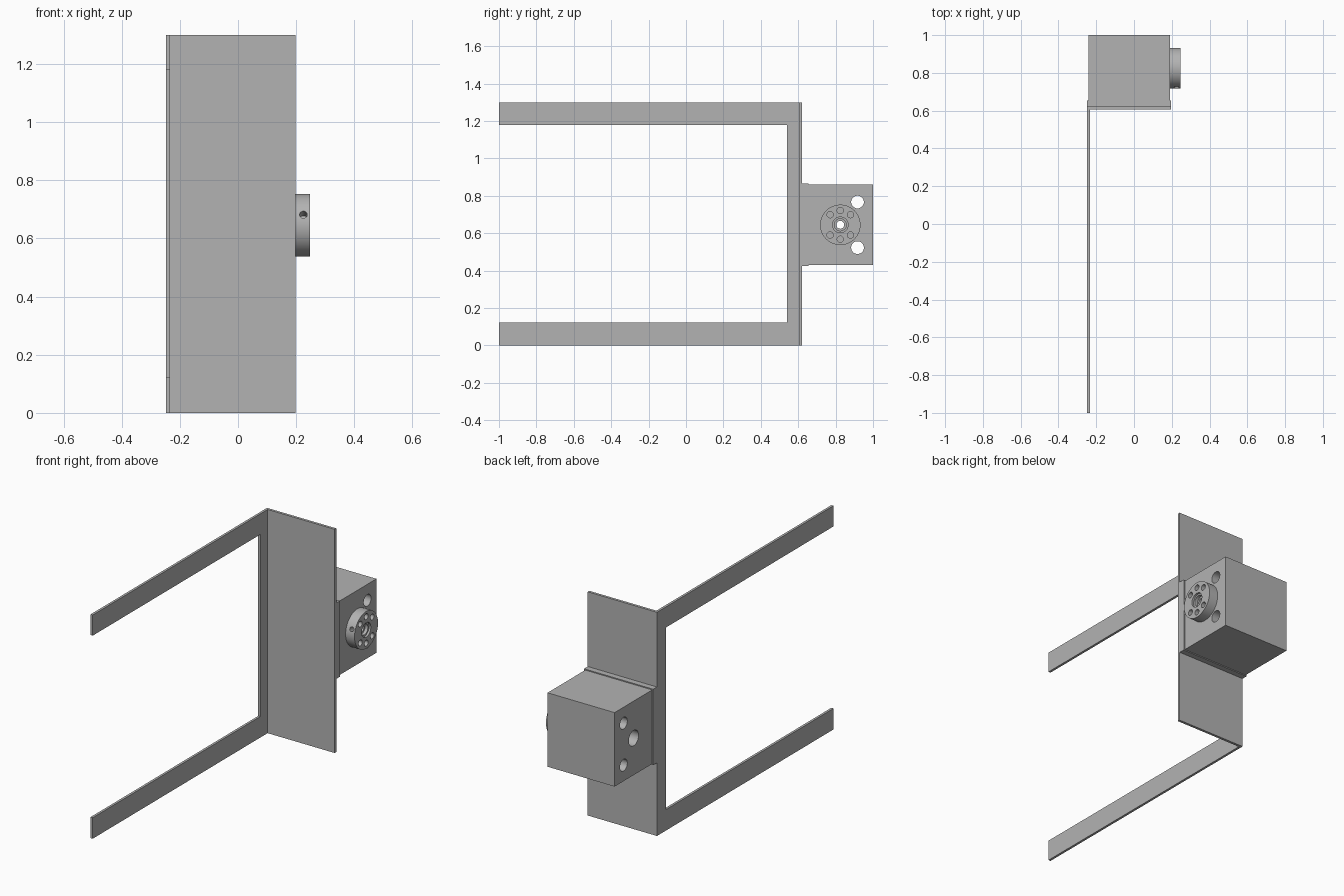
import bpy
import math
from mathutils import Vector

if "Cube" in bpy.data.objects:
    bpy.data.objects.remove(bpy.data.objects["Cube"], do_unlink=True)

grey = bpy.data.materials.new("plain_grey")
grey.use_nodes = True
COLOUR = (0.45, 0.45, 0.45, 1)
grey.diffuse_color = COLOUR
grey.node_tree.nodes["Principled BSDF"].inputs["Base Color"].default_value = COLOUR


def box(name, lo, hi):
    """Box between two opposite corners."""
    lo, hi = Vector(lo), Vector(hi)
    bpy.ops.mesh.primitive_cube_add(size=1, location=(lo + hi) / 2)
    ob = bpy.context.object
    ob.name = name
    ob.scale = hi - lo
    bpy.ops.object.transform_apply(location=False, rotation=False, scale=True)
    ob.data.materials.append(grey)
    return ob


def rod(name, start, end, radius, sides=48):
    """Cylinder between two points."""
    start, end = Vector(start), Vector(end)
    axis = end - start
    bpy.ops.mesh.primitive_cylinder_add(
        vertices=sides, radius=radius, depth=axis.length, location=(start + end) / 2,
        rotation=axis.to_track_quat("Z", "Y").to_euler())
    ob = bpy.context.object
    ob.name = name
    ob.data.materials.append(grey)
    return ob


def drill(target, start, end, radius, sides=32):
    """Cut a round hole and discard the cutter."""
    cutter = rod("cutter", start, end, radius, sides)
    cutter.hide_render = True
    bpy.context.view_layer.objects.active = target
    mod = target.modifiers.new("hole", "BOOLEAN")
    mod.operation = "DIFFERENCE"
    mod.solver = "EXACT"
    mod.object = cutter
    bpy.ops.object.modifier_apply(modifier=mod.name)
    bpy.data.objects.remove(cutter, do_unlink=True)


def smooth(ob):
    bpy.ops.object.select_all(action="DESELECT")
    ob.select_set(True)
    bpy.context.view_layer.objects.active = ob
    bpy.ops.object.shade_smooth_by_angle(angle=math.radians(30))


LEFT, RIGHT = -0.248, 0.197
INNER = LEFT + 0.014
HEIGHT = 1.3
CY, CZ = 0.825, 0.645

# C-shaped side frame, extruded from its outline
outline = [(-1, 0), (0.606, 0), (0.606, HEIGHT), (-1, HEIGHT),
           (-1, 1.18), (0.54, 1.18), (0.54, 0.122), (-1, 0.122)]
count = len(outline)
verts = [(x, y, z) for x in (LEFT, INNER) for y, z in outline]
faces = [tuple(reversed(range(count))), tuple(range(count, 2 * count))]
faces += [(i, (i + 1) % count, (i + 1) % count + count, i + count) for i in range(count)]
mesh = bpy.data.meshes.new("side_frame")
mesh.from_pydata(verts, [], faces)
mesh.materials.append(grey)
frame = bpy.data.objects.new("side_frame", mesh)
bpy.context.collection.objects.link(frame)

# Back plate and the raised collar that grips the motor housing
box("back_plate", (LEFT, 0.606, 0), (RIGHT, 0.621, HEIGHT))
collar = box("housing_collar", (LEFT, 0.621, 0.425), (RIGHT, 0.655, 0.866))

# Housing with two mounting holes and a rear bore
housing = box("housing", (-0.241, 0.64, 0.43), (0.19, 1, 0.86))
for side in (-1, 1):
    z = CZ + side * 0.122
    drill(housing, (-0.4, 0.917, z), (0.4, 0.917, z), 0.034)
drill(housing, (-0.4, CY, CZ), (0.15, CY, CZ), 0.045)
drill(housing, (0, CY, CZ), (0.4, CY, CZ), 0.021)
smooth(housing)

# Output flange with stepped bore, bolt circle and radial set screw hole
FACE = 0.247
flange = rod("output_flange", (0.19, CY, CZ), (FACE, CY, CZ), 0.108, 64)
drill(flange, (FACE - 0.012, CY, CZ), (0.3, CY, CZ), 0.042)
drill(flange, (FACE - 0.03, CY, CZ), (0.3, CY, CZ), 0.032)
drill(flange, (0.1, CY, CZ), (0.3, CY, CZ), 0.021)
for degrees in (45, 90, 135, 225, 270, 315):
    a = math.radians(degrees)
    y, z = CY + 0.077 * math.cos(a), CZ + 0.077 * math.sin(a)
    drill(flange, (0.2, y, z), (0.3, y, z), 0.017, 24)
a = math.radians(160)
direction = Vector((0, math.cos(a), math.sin(a)))
centre = Vector((0.225, CY, CZ))
drill(flange, centre + direction * 0.06, centre + direction * 0.15, 0.013, 24)
smooth(flange)
